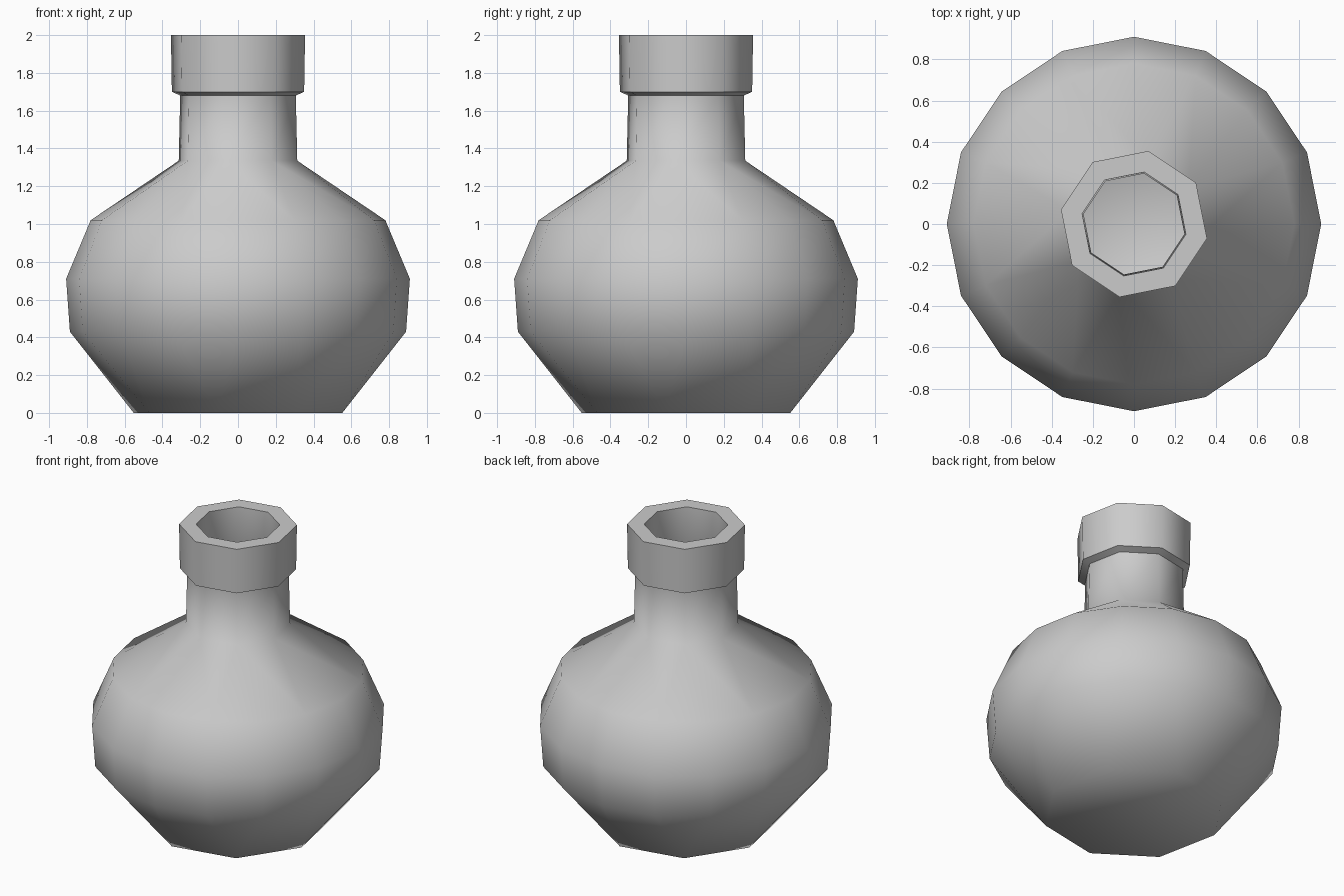
import bpy
import bmesh
from math import cos, sin, pi, radians

cube = bpy.data.objects.get("Cube")
if cube:
    bpy.data.objects.remove(cube, do_unlink=True)

grey = bpy.data.materials.new("light_grey")
grey.use_nodes = True
colour = (0.6, 0.6, 0.6, 1)
grey.diffuse_color = colour
grey.node_tree.nodes["Principled BSDF"].inputs["Base Color"].default_value = colour


def add_ring(bm, sides, radius, z):
    """Octagons are turned so each corner sits midway along a belly edge."""
    turn = 3 * pi / 16 if sides == 8 else 0
    angles = [turn + 2 * pi * i / sides for i in range(sides)]
    return [bm.verts.new((radius * cos(a), radius * sin(a), z)) for a in angles]


def bridge(bm, a, b):
    """Join two rings, fanning octagon corners onto sixteen-sided edges."""
    if len(a) == len(b):
        n = len(a)
        for i in range(n):
            bm.faces.new((a[i], a[(i + 1) % n], b[(i + 1) % n], b[i]))
        return
    small, big = (a, b) if len(a) < len(b) else (b, a)
    for i in range(8):
        first, second, third = (big[(2 * i + k) % 16] for k in (1, 2, 3))
        bm.faces.new((small[i], first, second))
        bm.faces.new((small[i], second, third, small[(i + 1) % 8]))


# Profile: sides, radius, height, from the base up the outside and down the inside
profile = [
    (8, 0.563, 0), (16, 0.89, 0.43), (16, 0.91, 0.71), (16, 0.78, 1.02),   # belly
    (8, 0.32, 1.335), (8, 0.312, 1.68),                                    # neck
    (8, 0.357, 1.70), (8, 0.362, 2.0),                                     # collar
    (8, 0.257, 2.0), (8, 0.25, 1.37),                                      # mouth
    (16, 0.70, 0.98), (16, 0.82, 0.71), (16, 0.80, 0.46), (8, 0.5, 0.08),  # hollow
]
bm = bmesh.new()
rings = [add_ring(bm, *p) for p in profile]
for lower, upper in zip(rings, rings[1:]):
    bridge(bm, lower, upper)
bm.faces.new(rings[0])
bm.faces.new(rings[-1])
bmesh.ops.recalc_face_normals(bm, faces=bm.faces)

mesh = bpy.data.meshes.new("flask")
bm.to_mesh(mesh)
bm.free()
mesh.materials.append(grey)
flask = bpy.data.objects.new("flask", mesh)
bpy.context.collection.objects.link(flask)

# Smooth body with crisp collar edges
bpy.ops.object.select_all(action="DESELECT")
flask.select_set(True)
bpy.context.view_layer.objects.active = flask
bpy.ops.object.shade_smooth_by_angle(angle=radians(59))
